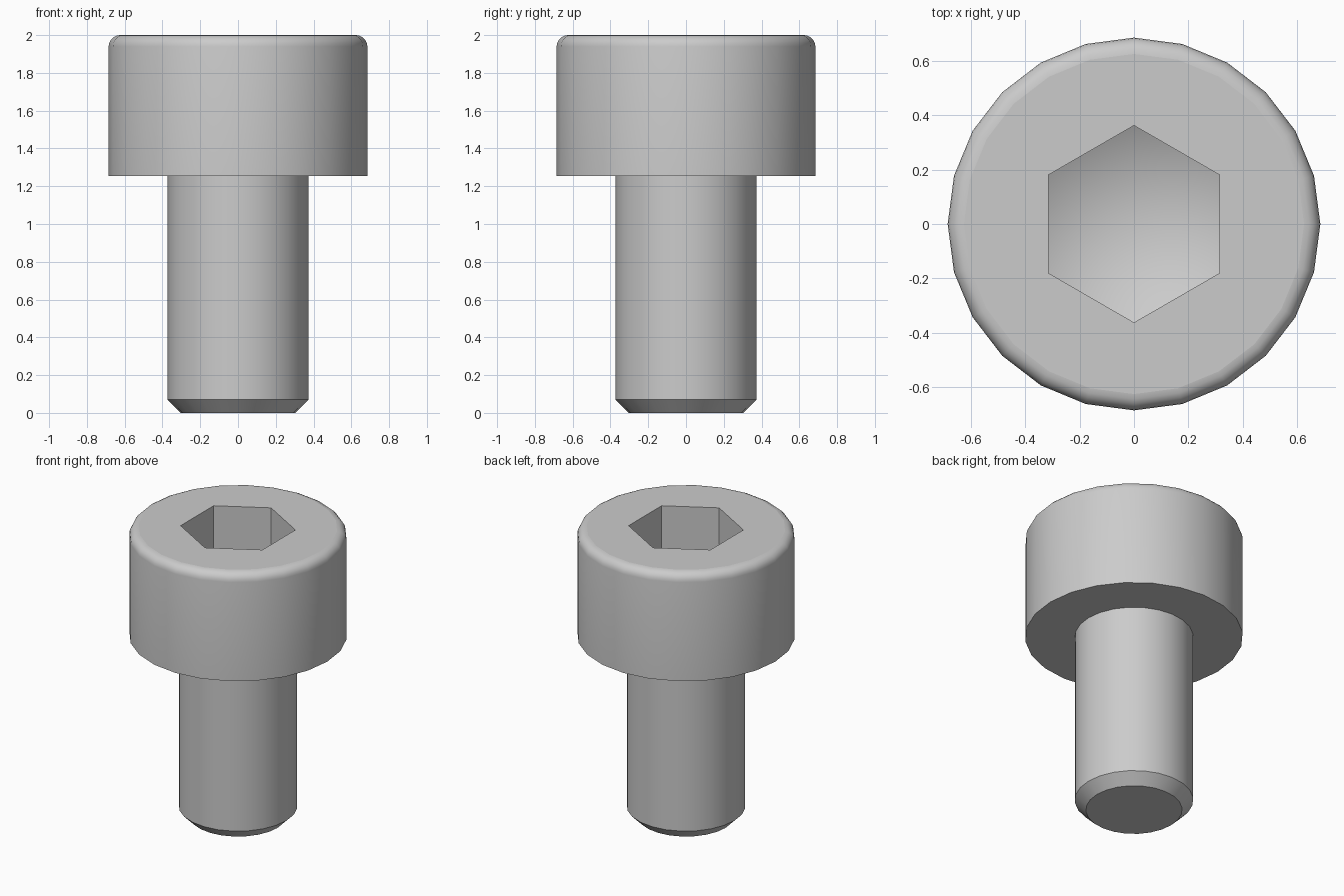
import bpy, bmesh, math

if "Cube" in bpy.data.objects:
    bpy.data.objects.remove(bpy.data.objects["Cube"])

steel = bpy.data.materials.new("steel grey")
steel.diffuse_color = (0.6, 0.6, 0.6, 1)
steel.use_nodes = True
steel.node_tree.nodes["Principled BSDF"].inputs["Base Color"].default_value = steel.diffuse_color


def ring(bm, r, z, n=24, turn=0.0):
    return [bm.verts.new((r * math.cos(turn + math.tau * i / n),
                          r * math.sin(turn + math.tau * i / n), z)) for i in range(n)]


def loft(bm, rings, smooth=True):
    for a, b in zip(rings, rings[1:]):
        n = len(a)
        for i in range(n):
            j = (i + 1) % n
            bm.faces.new((a[i], a[j], b[j], b[i])).smooth = smooth


def loop_edges(bm, verts):
    return [bm.edges.get((verts[i - 1], verts[i])) for i in range(len(verts))]


def sharpen(bm, verts):
    for e in loop_edges(bm, verts):
        e.smooth = False


def finish(bm, name):
    bm.normal_update()
    me = bpy.data.meshes.new(name)
    bm.to_mesh(me)
    bm.free()
    me.materials.append(steel)
    ob = bpy.data.objects.new(name, me)
    bpy.context.collection.objects.link(ob)


R, SHAFT_R, HEAD_Z, TOP, FILLET = 0.685, 0.373, 1.255, 2.0, 0.06

# Head: flat underside, cylindrical wall, rounded upper rim
bm = bmesh.new()
inner = ring(bm, SHAFT_R, HEAD_Z)
lower = ring(bm, R, HEAD_Z)
loft(bm, [inner, lower], False)
rim = [ring(bm, R - FILLET * (1 - math.cos(a)), TOP - FILLET * (1 - math.sin(a)))
       for a in (math.pi / 2 * k / 5 for k in range(6))]
loft(bm, [lower] + rim)
sharpen(bm, lower)
sharpen(bm, rim[-1])

# Hex socket: flat walls and a smooth conical floor
mouth = ring(bm, 0.362, TOP, 6, math.pi / 2)
base = ring(bm, 0.362, TOP - 0.37, 6, math.pi / 2)
loft(bm, [mouth, base], False)
tip = bm.verts.new((0, 0, TOP - 0.57))
for i in range(6):
    bm.faces.new((base[i - 1], base[i], tip)).smooth = True
sharpen(bm, base)

# Flat top face around the socket
fill = bmesh.ops.triangle_fill(bm, use_beauty=True, normal=(0, 0, 1),
                               edges=loop_edges(bm, rim[-1]) + loop_edges(bm, mouth))
for f in fill["geom"]:
    if isinstance(f, bmesh.types.BMFace):
        f.smooth = False
        f.normal_update()
        if f.normal.z < 0:
            f.normal_flip()
finish(bm, "bolt_head")

# Shaft with chamfered end
bm = bmesh.new()
end = ring(bm, 0.303, 0)
chamfer = ring(bm, SHAFT_R, 0.07)
top = ring(bm, SHAFT_R, HEAD_Z)
loft(bm, [end, chamfer, top])
bm.faces.new(end[::-1]).smooth = False
sharpen(bm, end)
sharpen(bm, chamfer)
finish(bm, "bolt_shaft")
